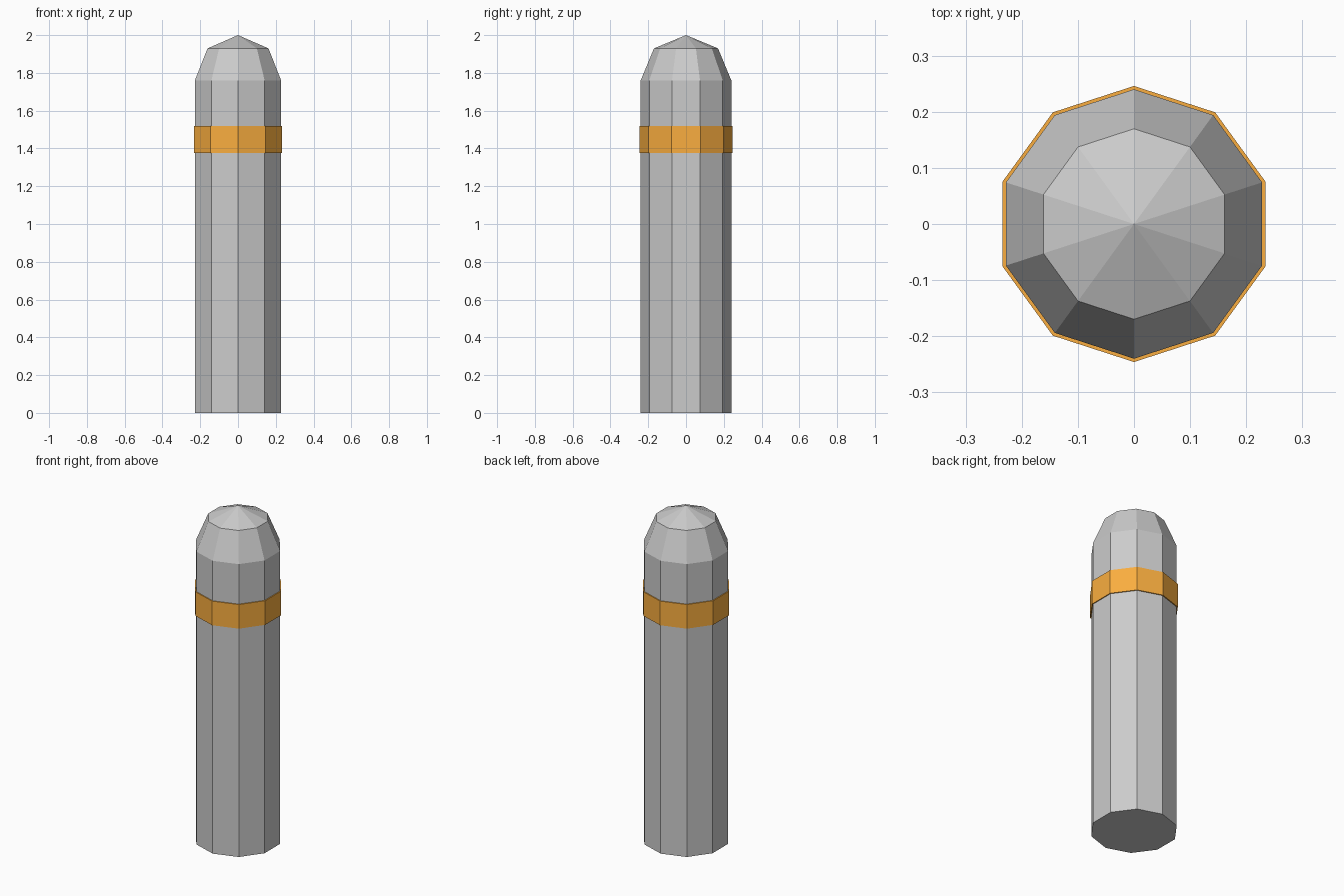
import bpy, math

if "Cube" in bpy.data.objects:
    bpy.data.objects.remove(bpy.data.objects["Cube"])

SIDES = 10
R = 0.24          # bollard radius
SHOULDER = 1.76   # where the domed top starts


def lathe(name, profile):
    """Spin (radius, z) points round z; zero radius makes a tip, ends are capped."""
    verts, faces, rings = [], [], []
    for r, z in profile:
        n = 1 if r == 0 else SIDES
        rings.append(range(len(verts), len(verts) + n))
        for i in range(n):
            a = math.pi / 2 + 2 * math.pi * i / SIDES
            verts.append((r * math.cos(a), r * math.sin(a), z))
    for lo, hi in zip(rings, rings[1:]):
        for i in range(SIDES):
            j = (i + 1) % SIDES
            if len(hi) == 1:
                faces.append((lo[i], lo[j], hi[0]))
            else:
                faces.append((lo[i], lo[j], hi[j], hi[i]))
    faces.append(tuple(reversed(rings[0])))
    if len(rings[-1]) > 1:
        faces.append(tuple(rings[-1]))
    mesh = bpy.data.meshes.new(name)
    mesh.from_pydata(verts, [], faces)
    obj = bpy.data.objects.new(name, mesh)
    bpy.context.collection.objects.link(obj)
    return obj


# Post with a faceted half-dome top
c = R * math.sqrt(0.5)
lathe("bollard_post", [(R, 0), (R, SHOULDER), (c, SHOULDER + c), (0, SHOULDER + R)])

# Orange band just proud of the post
band = lathe("reflective_band", [(0.246, 1.375), (0.246, 1.52)])
orange = bpy.data.materials.new("orange")
orange.diffuse_color = (0.95, 0.42, 0.05, 1)
orange.use_nodes = True
orange.node_tree.nodes["Principled BSDF"].inputs["Base Color"].default_value = orange.diffuse_color
band.data.materials.append(orange)
